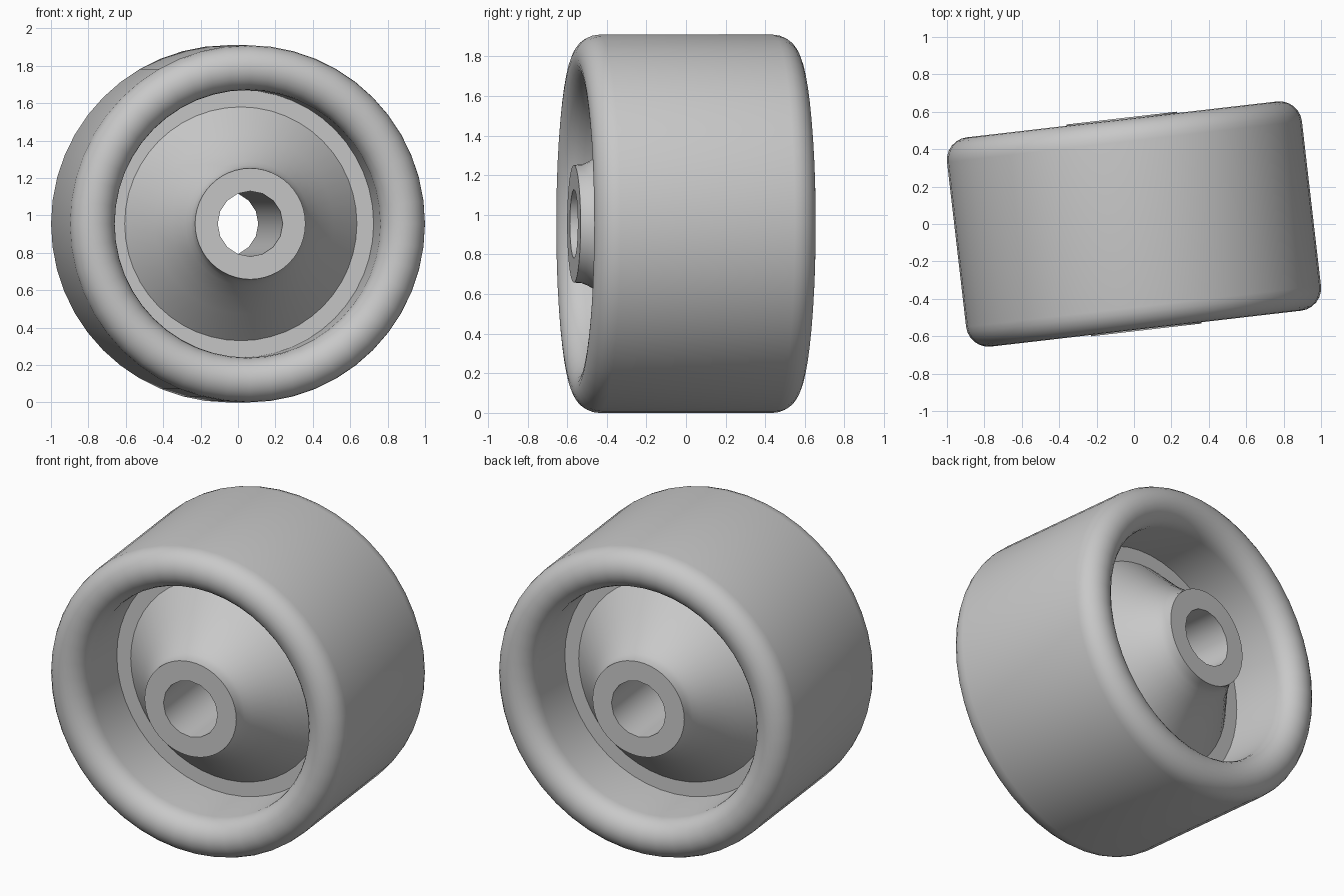
import bpy, bmesh
from math import sin, cos, pi, radians

cube = bpy.data.objects.get("Cube")
if cube:
    bpy.data.objects.remove(cube)

# Main dimensions
RADIUS, LIP, HALF_LIP = 0.955, 0.12, 0.443
BORE, HUB_HALF, TILT = 0.175, 0.57, radians(6.6)

grey = bpy.data.materials.new("plain grey")
grey.use_nodes = True
colour = (0.58, 0.58, 0.58, 1)
grey.diffuse_color = colour
grey.node_tree.nodes["Principled BSDF"].inputs["Base Color"].default_value = colour


def ring(bm, r, y, count):
    """Closed loop of edges around the axle."""
    vs = [bm.verts.new((r * cos(2 * pi * i / count), y, r * sin(2 * pi * i / count)))
          for i in range(count)]
    return [bm.edges.new((vs[i], vs[(i + 1) % count])) for i in range(count)]


def turned_part(name, profile):
    """Join the rings (radius, y, sides) of a closed profile into a solid."""
    bm = bmesh.new()
    loops = [ring(bm, *p) for p in profile]
    for a, b in zip(loops, loops[1:] + loops[:1]):
        bmesh.ops.bridge_loops(bm, edges=a + b)
    bmesh.ops.recalc_face_normals(bm, faces=bm.faces)
    mesh = bpy.data.meshes.new(name)
    bm.to_mesh(mesh)
    bm.free()
    mesh.materials.append(grey)
    ob = bpy.data.objects.new(name, mesh)
    bpy.context.collection.objects.link(ob)
    ob.location.z = RADIUS
    ob.rotation_euler.z = TILT
    bpy.ops.object.select_all(action='DESELECT')
    ob.select_set(True)
    bpy.context.view_layer.objects.active = ob
    bpy.ops.object.shade_smooth_by_angle(angle=radians(32))
    return ob


def both_sides(half):
    """Add the mirrored back half to a front half profile."""
    return half + [(r, -y, n) for r, y, n in reversed(half)]


# Rim: straight tread, half-round lips and inner wall
steps = 12
lip = [(RADIUS - LIP + LIP * cos(pi * i / steps),
        -HALF_LIP - LIP * sin(pi * i / steps), 48) for i in range(steps + 1)]
turned_part("wheel_rim", both_sides(lip))

# Flat ledge joining the hub to the inner wall
turned_part("web_ledge", both_sides([(0.725, -0.13, 48), (0.58, -0.13, 48)]))

# Flared hub with a through bore
flank = [(0.625, 0.13), (0.48, 0.28), (0.4, 0.37), (0.335, 0.46),
         (0.312, 0.5), (0.3, 0.53), (0.297, HUB_HALF)]
hub = [(r, -y, 48) for r, y in flank] + [(BORE, -HUB_HALF, 16)]
turned_part("hub", both_sides(hub))
